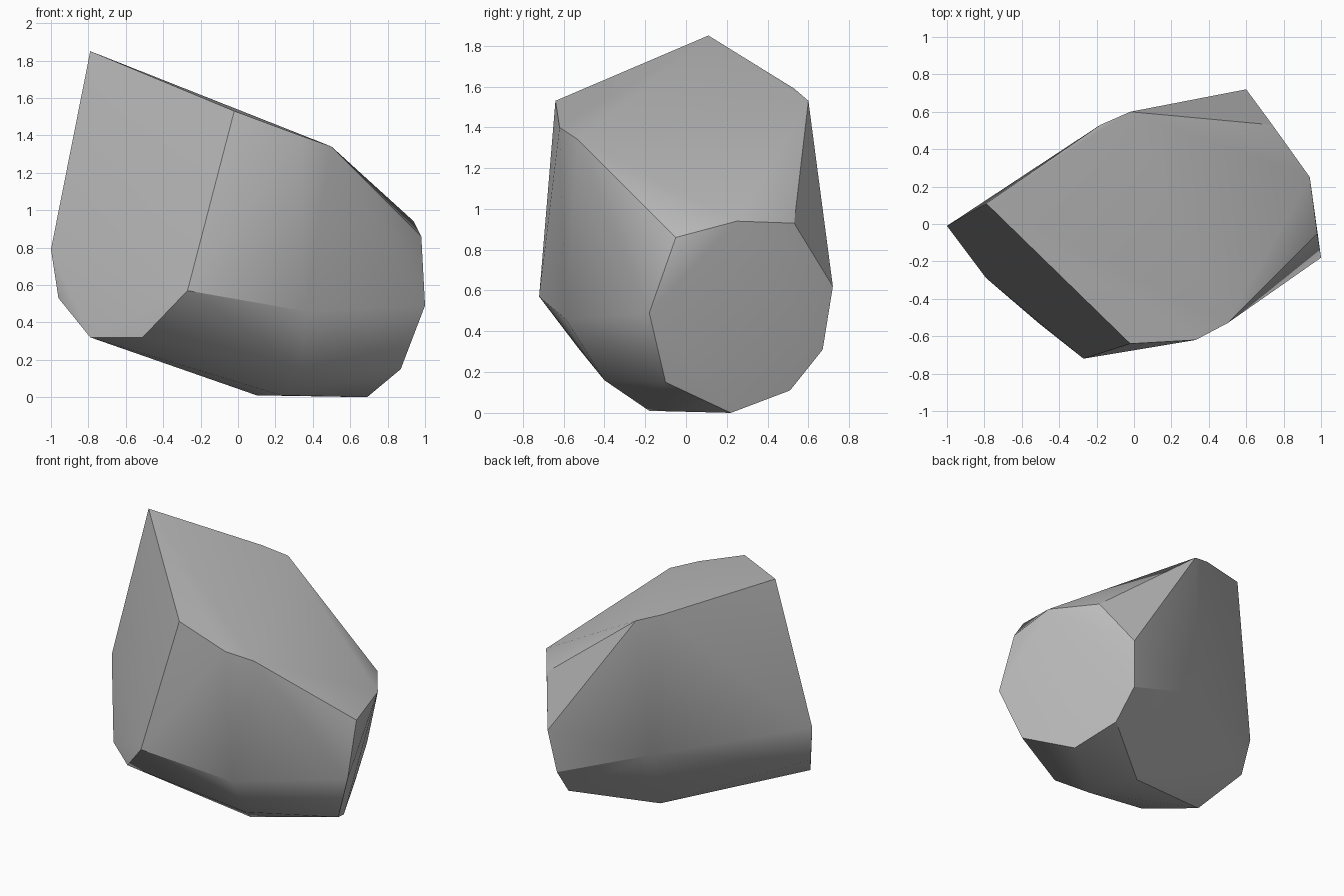
import bpy
import bmesh
import math

# Remove the default object only
default_cube = bpy.data.objects.get("Cube")
if default_cube:
    bpy.data.objects.remove(default_cube, do_unlink=True)


def make_material(name, colour):
    material = bpy.data.materials.new(name)
    material.use_nodes = True
    material.diffuse_color = colour
    shader = material.node_tree.nodes["Principled BSDF"]
    shader.inputs["Base Color"].default_value = colour
    return material


def make_hull(name, outlines, material):
    """Wrap a convex skin around the corner points of a faceted solid."""
    bm = bmesh.new()
    for outline in outlines:
        for corner in outline:
            bm.verts.new(corner)
    bmesh.ops.convex_hull(bm, input=bm.verts[:], use_existing_faces=False)
    loose = [vert for vert in bm.verts if not vert.link_faces]
    bmesh.ops.delete(bm, geom=loose, context="VERTS")
    bmesh.ops.recalc_face_normals(bm, faces=bm.faces[:])
    mesh = bpy.data.meshes.new(name)
    bm.to_mesh(mesh)
    bm.free()
    mesh.materials.append(material)
    rock = bpy.data.objects.new(name, mesh)
    bpy.context.collection.objects.link(rock)
    return rock


# Sloping top facet, from the peak round the front to the back
top_outline = [
    (-.79, .11, 1.85), (-.02, -.64, 1.53), (.33, -.62, 1.4),
    (.5, -.53, 1.34), (.98, -.05, .86), (.94, .25, .94),
    (.74, .53, .93), (-.02, .6, 1.53), (-.18, .53, 1.59),
]

# Widest corners around the middle of the stone
waist_outline = [
    (-1, -.01, .79), (-.96, -.05, .53), (-.27, -.72, .57),
    (.36, -.59, .46), (1, -.18, .49), (.6, .72, .62), (-.1, .54, .56),
]

# Chamfered corners just above the ground
lower_outline = [
    (-.79, -.29, .32), (-.51, -.53, .32), (.34, -.4, .16),
    (.87, -.1, .15), (.58, .51, .11), (.56, .67, .31),
]

# Small resting face
base_outline = [(.23, -.18, .01), (.69, .22, 0), (.1, .15, .01)]

# Faceted stone in one neutral colour
stone_grey = make_material("stone_grey", (.5, .5, .5, 1))
rock = make_hull(
    "rock",
    [top_outline, waist_outline, lower_outline, base_outline],
    stone_grey,
)

# Soften shallow facets while keeping the hard breaks crisp
bpy.ops.object.select_all(action="DESELECT")
rock.select_set(True)
bpy.context.view_layer.objects.active = rock
bpy.ops.object.shade_smooth_by_angle(angle=math.radians(30))
